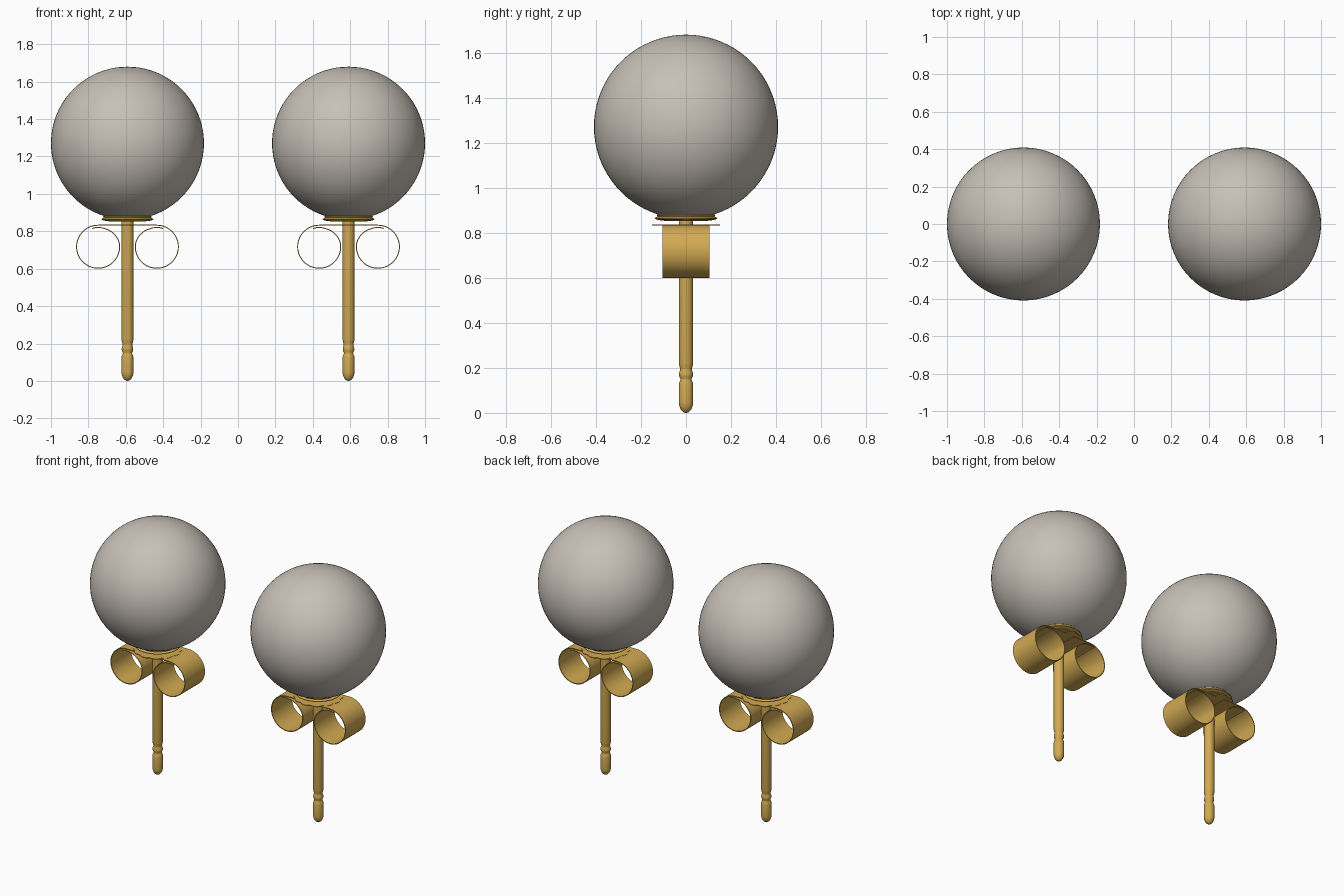
import bpy, bmesh, math

if "Cube" in bpy.data.objects:
    bpy.data.objects.remove(bpy.data.objects["Cube"])


def material(name, rgb):
    m = bpy.data.materials.new(name)
    m.diffuse_color = (*rgb, 1)
    m.use_nodes = True
    m.node_tree.nodes["Principled BSDF"].inputs["Base Color"].default_value = m.diffuse_color
    return m


PEARL = material("warm grey pearl", (0.57, 0.53, 0.47))
GOLD = material("gold", (0.64, 0.40, 0.085))


def finish(bm, name, x, mat):
    bmesh.ops.recalc_face_normals(bm, faces=bm.faces)
    me = bpy.data.meshes.new(name)
    bm.to_mesh(me)
    bm.free()
    me.materials.append(mat)
    ob = bpy.data.objects.new(name, me)
    bpy.context.collection.objects.link(ob)
    ob.location.x = x
    bpy.ops.object.select_all(action='DESELECT')
    ob.select_set(True)
    bpy.context.view_layer.objects.active = ob
    bpy.ops.object.shade_smooth_by_angle(angle=math.radians(35))
    return ob


def lathe(name, profile, x, mat, steps=48):
    bm = bmesh.new()
    vs = [bm.verts.new((r, 0, z)) for r, z in profile]
    es = [bm.edges.new(p) for p in zip(vs, vs[1:])]
    bmesh.ops.spin(bm, geom=vs + es, axis=(0, 0, 1), cent=(0, 0, 0),
                   angle=2 * math.pi, steps=steps)
    bmesh.ops.remove_doubles(bm, verts=bm.verts, dist=1e-5)
    return finish(bm, name, x, mat)


def prism(bm, points, offset):
    """Extrude a closed outline along an offset vector."""
    f = bm.faces.new([bm.verts.new(p) for p in points])
    ext = bmesh.ops.extrude_face_region(bm, geom=[f], use_keep_orig=True)
    bmesh.ops.translate(bm, vec=offset,
                        verts=[g for g in ext['geom'] if isinstance(g, bmesh.types.BMVert)])


def curl_strip(name, x, side):
    # thin strip: flat run from the post, then curled under into a loop
    t, cx, cz, n = 0.005, 0.157, 0.7175, 64
    outer, inner = [(0.03, cz + 0.1175)], [(0.03, cz + 0.1175 - t)]
    for i in range(n + 1):
        a = i / n * (2 * math.pi + 0.33)
        r = 0.1175 - 0.012 * min(1, max(0, (a - 4.9) / 1.0))
        for lst, rr in ((outer, r), (inner, r - t)):
            lst.append((cx + rr * math.sin(a), cz + rr * math.cos(a)))
    bm = bmesh.new()
    rows = []
    for (ox, oz), (ix, iz) in zip(outer, inner):
        rows.append([bm.verts.new((side * px, y, pz)) for px, y, pz in
                     ((ox, -0.105, oz), (ox, 0.105, oz), (ix, 0.105, iz), (ix, -0.105, iz))])
    for a, b in zip(rows, rows[1:]):
        for k in range(4):
            bm.faces.new((a[k], a[(k + 1) % 4], b[(k + 1) % 4], b[k]))
    bm.faces.new(rows[0])
    bm.faces.new(rows[-1])
    return finish(bm, name, x, GOLD)


for label, x in (("left", -0.591), ("right", 0.591)):
    # pearl
    bm = bmesh.new()
    bmesh.ops.create_uvsphere(bm, u_segments=64, v_segments=40, radius=0.409)
    finish(bm, label + "_pearl", x, PEARL).location.z = 1.271

    # post with rounded tip and two notches
    tip = [(0.032 * math.sin(a), 0.05 - 0.05 * math.cos(a))
           for a in (i * math.pi / 16 for i in range(9))]
    post = tip + [(0.032, 0.125), (0.03, 0.135), (0.025, 0.146), (0.025, 0.152),
                  (0.03, 0.162), (0.031, 0.17), (0.03, 0.18), (0.026, 0.19),
                  (0.026, 0.196), (0.03, 0.21), (0.032, 0.222), (0.032, 0.865), (0, 0.865)]
    lathe(label + "_post", post, x, GOLD, 32)

    # shallow cup under the pearl
    cup = [(0, 0.853), (0.095, 0.853), (0.125, 0.857), (0.138, 0.862), (0.139, 0.866),
           (0.132, 0.87), (0.126, 0.873), (0.13, 0.878), (0.126, 0.882),
           (0.11, 0.88), (0, 0.87)]
    lathe(label + "_cup", cup, x, GOLD)

    # scalloped plate of the butterfly back
    bm = bmesh.new()
    ring = []
    for i in range(96):
        a = 2 * math.pi * i / 96
        r = 0.138 + 0.012 * abs(math.cos(6 * a))
        ring.append((r * math.cos(a), r * math.sin(a), 0.832))
    prism(bm, ring, (0, 0, 0.005))
    finish(bm, label + "_back_plate", x, GOLD)

    # two curled loops
    curl_strip(label + "_back_loop_outer", x, -1)
    curl_strip(label + "_back_loop_inner", x, 1)
